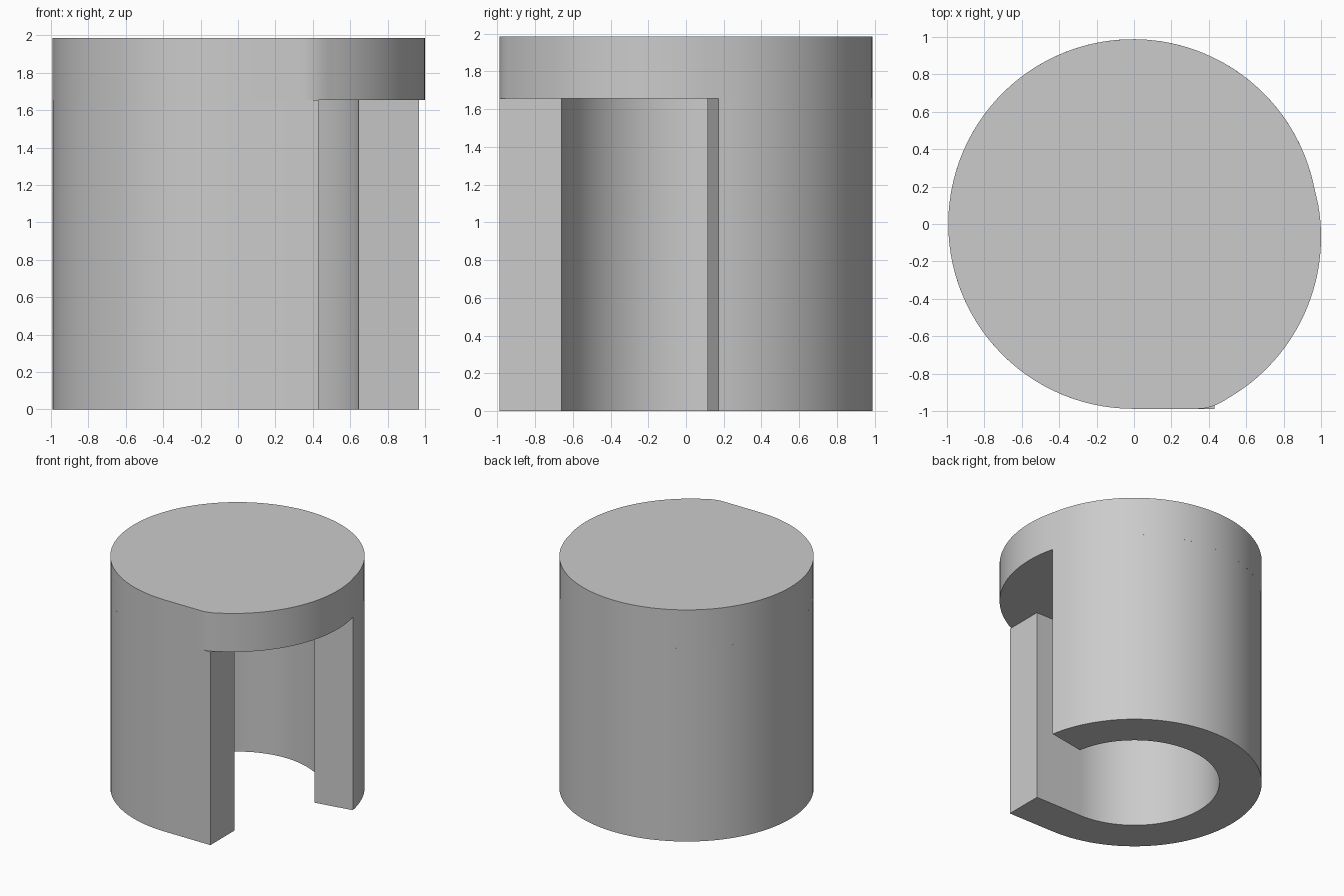
import bpy
import bmesh
from math import cos, sin, radians, sqrt

if "Cube" in bpy.data.objects:
    bpy.data.objects.remove(bpy.data.objects["Cube"], do_unlink=True)

HEIGHT, LID_BASE = 1.985, 1.655
CX, R_OUT, R_IN = -0.005, 0.988, 0.66     # main cylinder
LIP_X = 0.43                              # end of the straight wall extension
START, END, STEPS = 10, 270, 80           # wall sweep in degrees

grey = bpy.data.materials.new("plain_grey")
grey.use_nodes = True
grey.diffuse_color = (0.6, 0.6, 0.6, 1)
grey.node_tree.nodes["Principled BSDF"].inputs["Base Color"].default_value = (0.6, 0.6, 0.6, 1)


def arc(cx, cy, r, a0, a1, n):
    angles = [radians(a0 + (a1 - a0) * i / n) for i in range(n + 1)]
    return [(cx + r * cos(a), cy + r * sin(a)) for a in angles]


def extrude_part(name, build_base, z0, z1):
    """Make flat base faces at z0, raise them to z1 and shade by angle."""
    bm = bmesh.new()
    base = build_base(bm, z0)
    raised = bmesh.ops.extrude_face_region(bm, geom=base, use_keep_orig=True)["geom"]
    verts = [g for g in raised if isinstance(g, bmesh.types.BMVert)]
    bmesh.ops.translate(bm, verts=verts, vec=(0, 0, z1 - z0))
    bmesh.ops.recalc_face_normals(bm, faces=bm.faces)
    mesh = bpy.data.meshes.new(name)
    bm.to_mesh(mesh)
    bm.free()
    mesh.materials.append(grey)
    obj = bpy.data.objects.new(name, mesh)
    bpy.context.collection.objects.link(obj)
    bpy.ops.object.select_all(action='DESELECT')
    obj.select_set(True)
    bpy.context.view_layer.objects.active = obj
    bpy.ops.object.shade_smooth_by_angle()
    return obj


# Open C-shaped wall, ending in a short straight lip at the front
def wall_base(bm, z):
    rows = []
    for r in (R_OUT, R_IN):
        pts = arc(CX, 0, r, START, END, STEPS) + [(LIP_X, -r)]
        rows.append([bm.verts.new((x, y, z)) for x, y in pts])
    outer, inner = rows
    return [bm.faces.new((outer[i], outer[i + 1], inner[i + 1], inner[i]))
            for i in range(len(outer) - 1)]


extrude_part("wall", wall_base, 0, LID_BASE)


# Solid lid, whose front right side bulges past the main cylinder
def lid_base(bm, z):
    bx, by, br = 0.005, -0.07, 0.995
    pts = arc(CX, 0, R_OUT, START + 2, END, STEPS)
    # rounded corner between the flat front and the bulge
    p0, p1, p2 = (0.34, -R_OUT), (0.42, -R_OUT), (0.5, by - sqrt(br ** 2 - (0.5 - bx) ** 2))
    for i in range(9):
        t = i / 8
        pts.append(tuple((1 - t) ** 2 * a + 2 * t * (1 - t) * b + t * t * c
                         for a, b, c in zip(p0, p1, p2)))
    pts += arc(bx, by, br, -59, 10, 28)
    return [bm.faces.new([bm.verts.new((x, y, z)) for x, y in pts])]


extrude_part("lid", lid_base, LID_BASE, HEIGHT)
